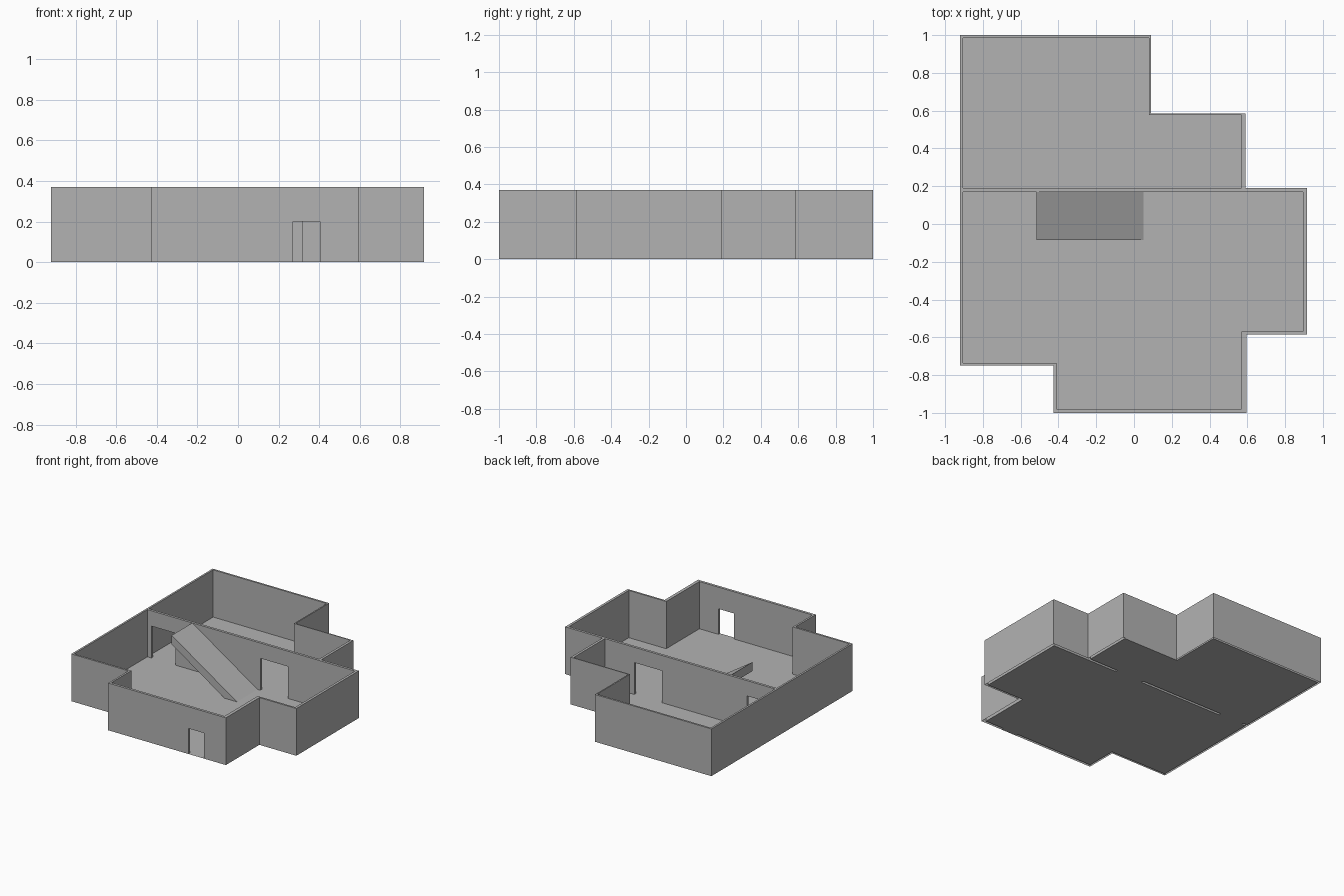
import bpy
import bmesh

cube = bpy.data.objects.get("Cube")
if cube:
    bpy.data.objects.remove(cube, do_unlink=True)

HEIGHT = 0.37

grey = bpy.data.materials.new("plain_grey")
grey.use_nodes = True
colour = (0.45, 0.45, 0.45, 1)
grey.diffuse_color = colour
grey.node_tree.nodes["Principled BSDF"].inputs["Base Color"].default_value = colour


def add_object(name, bm):
    mesh = bpy.data.meshes.new(name)
    bm.to_mesh(mesh)
    bm.free()
    mesh.materials.append(grey)
    obj = bpy.data.objects.new(name, mesh)
    bpy.context.collection.objects.link(obj)
    return obj


def prism(name, outline, bottom, top):
    """Closed block with a plan outline."""
    bm = bmesh.new()
    face = bm.faces.new([bm.verts.new((x, y, bottom)) for x, y in outline])
    new = bmesh.ops.extrude_face_region(bm, geom=[face])["geom"]
    for v in new:
        if isinstance(v, bmesh.types.BMVert):
            v.co.z = top
    bmesh.ops.recalc_face_normals(bm, faces=bm.faces)
    return add_object(name, bm)


def rect(x0, x1, y0, y1):
    return [(x0, y0), (x1, y0), (x1, y1), (x0, y1)]


# Plan outlines: outside of the building, then the inside of each room
building = [(-0.92, 1), (0.09, 1), (0.09, 0.585), (0.59, 0.585), (0.59, 0.19),
            (0.915, 0.19), (0.915, -0.585), (0.595, -0.585), (0.595, -1),
            (-0.425, -1), (-0.425, -0.75), (-0.92, -0.75)]
back_room = [(-0.905, 0.985), (0.08, 0.985), (0.08, 0.577), (0.57, 0.577),
             (0.57, 0.19), (-0.905, 0.19)]
front_room = [(-0.905, 0.17), (0.895, 0.17), (0.895, -0.57), (0.57, -0.57),
              (0.57, -0.98), (-0.41, -0.98), (-0.41, -0.735), (-0.905, -0.735)]

# Doorways: plan rectangle and height
doors = [(rect(-0.87, -0.66, 0.17, 0.19), 0.25),
         (rect(0.075, 0.315, 0.17, 0.19), 0.25),
         (rect(0.27, 0.405, -1, -0.98), 0.20)]

# Walls: building block with the rooms and doorways cut out
walls = prism("walls", building, 0, HEIGHT)
cutters = [prism("room_cutter", room, -0.1, HEIGHT + 0.1)
           for room in (back_room, front_room)]
for plan, top in doors:
    ys = [p[1] for p in plan]
    wide = [(x, y - 0.01 if y == min(ys) else y + 0.01) for x, y in plan]
    cutters.append(prism("door_cutter", wide, -0.1, top))
for cutter in cutters:
    cutter.hide_render = True
    cut = walls.modifiers.new("cut", 'BOOLEAN')
    cut.operation = 'DIFFERENCE'
    cut.solver = 'EXACT'
    cut.object = cutter
bpy.context.view_layer.update()
graph = bpy.context.evaluated_depsgraph_get()
cut_mesh = bpy.data.meshes.new_from_object(walls.evaluated_get(graph))
walls.modifiers.clear()
walls.data = cut_mesh
for cutter in cutters:
    bpy.data.objects.remove(cutter, do_unlink=True)

# The walls are hollow underneath
bm = bmesh.new()
bm.from_mesh(cut_mesh)
under = [f for f in bm.faces if all(abs(v.co.z) < 0.001 for v in f.verts)]
bmesh.ops.delete(bm, geom=under, context='FACES')
bm.to_mesh(cut_mesh)
bm.free()

# Floor: one sheet per room and per doorway
bm = bmesh.new()
for outline in [back_room, front_room] + [plan for plan, top in doors]:
    face = bm.faces.new([bm.verts.new((x, y, 0)) for x, y in outline])
    face.normal_update()
    if face.normal.z < 0:
        face.normal_flip()
add_object("floor", bm)

# Ramp: sloping slab against the dividing wall
bm = bmesh.new()
profile = [(-0.515, HEIGHT), (-0.515, 0.30), (-0.06, 0), (0.05, 0)]
side = bm.faces.new([bm.verts.new((x, -0.085, z)) for x, z in profile])
new = bmesh.ops.extrude_face_region(bm, geom=[side])["geom"]
for v in new:
    if isinstance(v, bmesh.types.BMVert):
        v.co.y = 0.17
bmesh.ops.recalc_face_normals(bm, faces=bm.faces)
add_object("ramp", bm)
